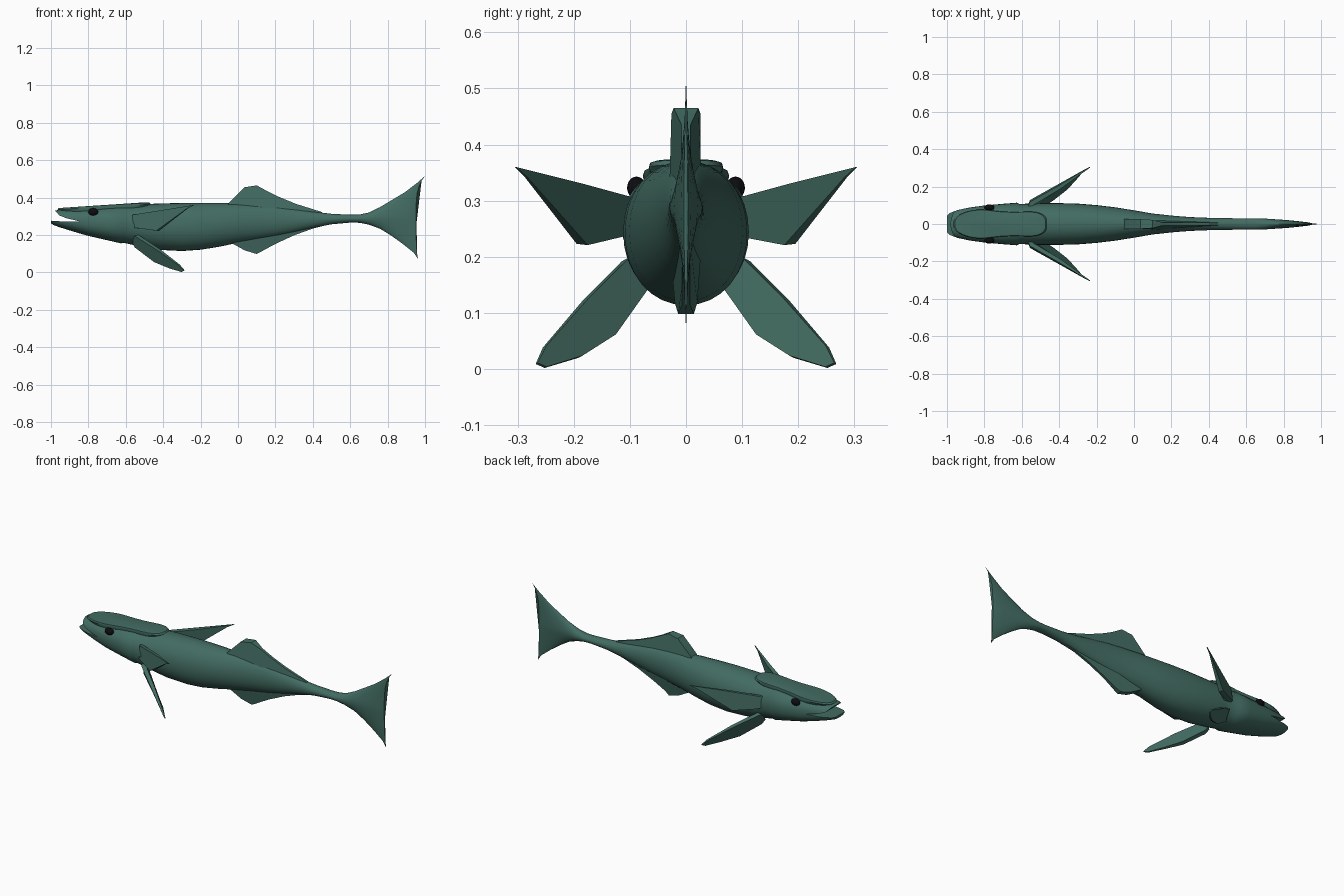
import bpy, bmesh, math
from mathutils import Vector

if "Cube" in bpy.data.objects:
    bpy.data.objects.remove(bpy.data.objects["Cube"])


def material(name, rgb):
    m = bpy.data.materials.new(name)
    m.diffuse_color = (*rgb, 1)
    m.use_nodes = True
    m.node_tree.nodes["Principled BSDF"].inputs["Base Color"].default_value = m.diffuse_color
    return m


SKIN = material("teal_skin", (0.055, 0.15, 0.122))
DARK = material("black_eye", (0.004, 0.004, 0.005))


def finish(name, verts, faces, mat=SKIN, angle=35):
    mesh = bpy.data.meshes.new(name)
    mesh.from_pydata([tuple(v) for v in verts], [], faces)
    bm = bmesh.new()
    bm.from_mesh(mesh)
    bmesh.ops.recalc_face_normals(bm, faces=bm.faces)
    bm.to_mesh(mesh)
    bm.free()
    ob = bpy.data.objects.new(name, mesh)
    bpy.context.collection.objects.link(ob)
    mesh.materials.append(mat)
    bpy.ops.object.select_all(action='DESELECT')
    bpy.context.view_layer.objects.active = ob
    ob.select_set(True)
    bpy.ops.object.shade_smooth_by_angle(angle=math.radians(angle))
    return ob


def skin_rings(rings):
    n = len(rings[0])
    verts = [v for r in rings for v in r]
    faces = [(i * n + j, i * n + (j + 1) % n, (i + 1) * n + (j + 1) % n, (i + 1) * n + j)
             for i in range(len(rings) - 1) for j in range(n)]
    faces += [tuple(range(n)), tuple(range(len(verts) - n, len(verts)))]
    return verts, faces


def power(v, e):
    return math.copysign(abs(v) ** e, v)


def oval(x, top, bot, hw, n=2.0, lean_top=0, lean_bot=0, count=32):
    ring = []
    for k in range(count):
        a = 2 * math.pi * k / count
        s, c = power(math.sin(a), 2 / n), power(math.cos(a), 2 / n)
        lean = (lean_top if s > 0 else lean_bot) * s ** 4
        ring.append((x + lean, hw * c, (top + bot) / 2 + (top - bot) / 2 * s))
    return ring


def plate(name, left, right, mat=SKIN):
    return finish(name, *skin_rings([left, right]), mat, 20)


# Body and tail: x, top, bottom, half width, roundness, tail edge lean
sections = [
    (-1.0, .300, .262, .045, 2.2), (-.985, .328, .252, .062, 2.3), (-.95, .336, .240, .074, 2.4),
    (-.88, .341, .218, .088, 2.4), (-.80, .346, .195, .099, 2.4), (-.70, .353, .172, .108, 2.3),
    (-.625, .358, .155, .114, 2.2), (-.612, .358, .158, .107, 2.2), (-.52, .364, .138, .111, 2.1),
    (-.42, .368, .120, .112, 2.1), (-.30, .371, .114, .109, 2.1), (-.20, .371, .121, .101, 2.1),
    (-.10, .371, .137, .089, 2), (0, .369, .158, .073, 2), (.10, .365, .176, .056, 2),
    (.20, .356, .193, .045, 2), (.30, .341, .214, .037, 2), (.40, .325, .237, .033, 2),
    (.50, .313, .257, .031, 2), (.60, .308, .266, .030, 2), (.65, .309, .265, .030, 2),
    (.70, .320, .255, .029, 2), (.76, .349, .233, .025, 1.8), (.82, .385, .196, .021, 1.6),
    (.88, .427, .153, .015, 1.4, .01), (.93, .476, .105, .009, 1.3, .025, .01),
    (.952, .515, .072, .004, 1.3, .048, .01),
]
body = finish("body", *skin_rings([oval(*s) for s in sections]))

# Open mouth, cut with a hidden wedge
mouth = [(-.845, .272), (-.92, .290), (-.955, .304), (-.975, .326), (-1.06, .37),
         (-1.06, .277), (-1.0, .276), (-.92, .271)]
cutter = plate("mouth_cutter", [(x, -.2, z) for x, z in mouth], [(x, .2, z) for x, z in mouth])
cutter.hide_render = True
mod = body.modifiers.new("mouth", 'BOOLEAN')
mod.operation, mod.solver, mod.object = 'DIFFERENCE', 'EXACT', cutter
bpy.context.view_layer.objects.active = body
bpy.ops.object.modifier_apply(modifier=mod.name)
bpy.data.objects.remove(cutter)
bpy.context.view_layer.objects.active = body
bpy.ops.object.select_all(action='DESELECT')
body.select_set(True)
bpy.ops.object.shade_smooth_by_angle(angle=math.radians(40))


# Suction disc lying along the top of the head
def disc_ring(scale, lift):
    ring = []
    for k in range(40):
        a = 2 * math.pi * k / 40
        u, v = power(math.cos(a), .65), power(math.sin(a), .65)
        x = -.715 + .25 * u * scale
        half = (.072 + .008 * math.cos(math.pi * 1.3 * (u - 1)))
        ring.append((x, half * v * scale, .356 + .014 * u + lift))
    return ring


finish("suction_disc", *skin_rings([disc_ring(.93, -.022), disc_ring(1, -.006),
                                    disc_ring(.97, .002), disc_ring(.85, .004)]))

# Median fins: x, z, half thickness
dorsal = [(-.06, .35, .03), (-.05, .371, .026), (.035, .455, .026), (.10, .465, .022), (.155, .435, .008),
          (.22, .403, .008), (.31, .366, .008), (.45, .322, .006), (.45, .29, .012), (.2, .31, .03)]
anal = [(-.06, .185, .03), (-.05, .165, .024), (.035, .118, .020), (.10, .098, .014), (.13, .115, .007),
        (.20, .152, .007), (.30, .198, .007), (.40, .234, .007), (.50, .259, .006), (.48, .28, .012), (.2, .25, .03)]
for name, pts in (("dorsal_fin", dorsal), ("anal_fin", anal)):
    plate(name, [(x, -t, z) for x, z, t in pts], [(x, t, z) for x, z, t in pts])

# Paired fins: x, y, z, half thickness
pectoral = [(-.56, .085, .305, .012), (-.55, .108, .308, .012), (-.40, .195, .332, .010),
            (-.235, .304, .360, .002), (-.27, .285, .342, .003), (-.43, .185, .222, .012),
            (-.55, .118, .238, .012), (-.56, .09, .24, .012)]
pelvic = [(-.55, .08, .20, .012), (-.54, .107, .196, .012), (-.43, .178, .125, .010),
          (-.315, .252, .04, .005), (-.287, .266, .010, .003), (-.30, .250, .003, .003),
          (-.36, .188, .022, .006), (-.44, .132, .058, .011), (-.545, .078, .138, .012),
          (-.555, .06, .16, .012)]
for name, pts in (("pectoral_fin", pectoral), ("pelvic_fin", pelvic)):
    for side, s in (("left", 1), ("right", -1)):
        P = [Vector((x, y * s, z)) for x, y, z, t in pts]
        normal = sum((P[i].cross(P[(i + 1) % len(P)]) for i in range(len(P))), Vector()).normalized()
        plate(f"{side}_{name}", [p - normal * q[3] for p, q in zip(P, pts)],
              [p + normal * q[3] for p, q in zip(P, pts)])

# Eyes
for side, s in (("left", 1), ("right", -1)):
    bpy.ops.mesh.primitive_uv_sphere_add(segments=20, ring_count=12, radius=1,
                                         location=(-.774, .088 * s, .323))
    eye = bpy.context.object
    eye.name = f"{side}_eye"
    eye.scale = (.027, .017, .02)
    eye.data.materials.append(DARK)
    bpy.ops.object.shade_smooth()
